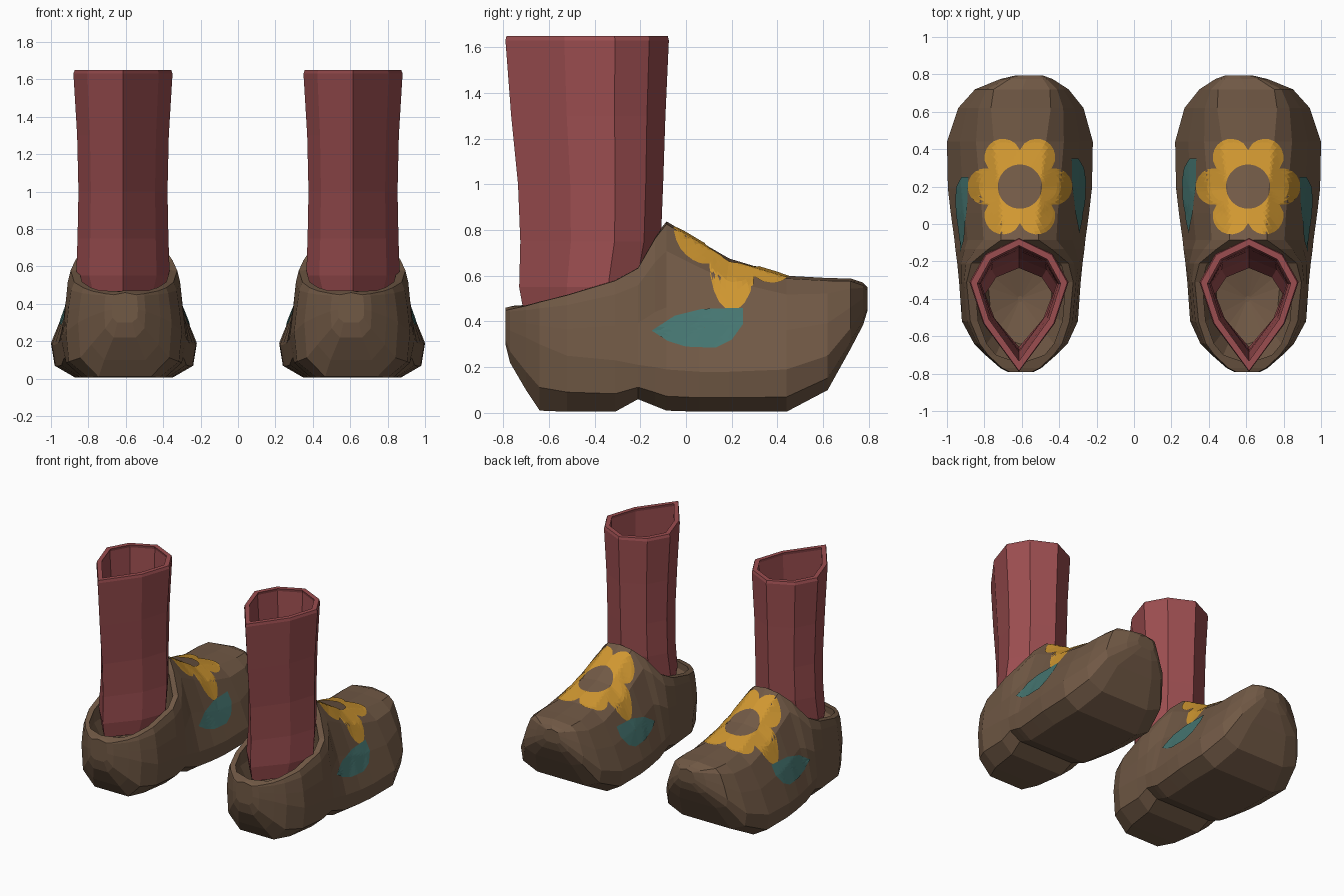
import bpy, bmesh, math
from mathutils import Vector, Matrix
from mathutils.bvhtree import BVHTree

cube = bpy.data.objects.get("Cube")
if cube:
    bpy.data.objects.remove(cube)


def material(name, rgb):
    m = bpy.data.materials.new(name)
    m.use_nodes = True
    m.diffuse_color = (*rgb, 1)
    m.node_tree.nodes["Principled BSDF"].inputs["Base Color"].default_value = (*rgb, 1)
    return m


BROWN = material("brown_wood", (0.165, 0.1, 0.06))
RED = material("red_wool", (0.33, 0.075, 0.08))
YELLOW = material("yellow_paint", (0.63, 0.31, 0.03))
TEAL = material("teal_paint", (0.06, 0.18, 0.165))


def loft(rings, caps=False):
    """Skin a list of closed rings of equal length."""
    bm = bmesh.new()
    vs = [[bm.verts.new(p) for p in r] for r in rings]
    n = len(rings[0])
    for a, b in zip(vs, vs[1:]):
        for i in range(n):
            j = (i + 1) % n
            bm.faces.new((a[i], a[j], b[j], b[i]))
    if caps:
        for r in (vs[0], vs[-1]):
            bm.faces.new(r)
    bmesh.ops.recalc_face_normals(bm, faces=bm.faces)
    return bm


def add(name, bm, mat):
    me = bpy.data.meshes.new(name)
    bm.to_mesh(me)
    me.materials.append(mat)
    ob = bpy.data.objects.new(name, me)
    bpy.context.collection.objects.link(ob)
    return ob


# Clog body sections: y, centre x, half width, sole half width, sole z, widest z, top z, top half width
SECTIONS = [
    (-.79, .605, .07, .04, .30, .37, .46, .06),
    (-.77, .605, .11, .06, .22, .36, .465, .10),
    (-.70, .605, .19, .11, .10, .33, .48, .175),
    (-.64, .605, .25, .14, .01, .30, .497, .22),
    (-.52, .61, .31, .19, .005, .25, .527, .265),
    (-.31, .61, .325, .22, .005, .23, .59, .285),
    (-.21, .61, .335, .23, .06, .21, .645, .26),
    (-.135, .61, .345, .24, .03, .20, .775, .17),
    (-.085, .61, .35, .24, .01, .19, .838, .10),
    (.06, .61, .37, .25, .005, .18, .75, .10),
    (.19, .61, .385, .26, .005, .18, .675, .11),
    (.44, .61, .39, .26, .005, .19, .60, .14),
    (.62, .605, .335, .20, .10, .25, .59, .16),
    (.72, .60, .25, .15, .28, .37, .588, .15),
    (.775, .575, .14, .08, .385, .45, .57, .09),
    (.795, .56, .07, .04, .45, .49, .55, .04),
]


def section(y, cx, w, wb, zb, zw, zt, wt):
    half = [(wb, zb), (w * .95, zb + (zw - zb) * .35), (w, zw),
            (w + (wt - w) * .28, zw + (zt - zw) * .42),
            (w + (wt - w) * .62, zw + (zt - zw) * .8), (wt, zt - .012)]
    ring = [(0, zb)] + half + [(0, zt)] + [(-x, z) for x, z in reversed(half)]
    return [(cx + x, y, z) for x, z in ring]


body = loft([section(*s) for s in SECTIONS], caps=True)
surface = BVHTree.FromBMesh(body)
clog = add("left_clog", body, BROWN)

# Foot opening, hollowed out of the clog
half = [(.06, -.115), (.14, -.15), (.22, -.22), (.243, -.31), (.225, -.52), (.18, -.64), (.13, -.70)]
outline = [(0, -.105)] + half + [(0, -.745)] + [(-x, y) for x, y in reversed(half)]


def opening(z, k):
    return [(.608 + x * k, -.4 + (y + .4) * k, z) for x, y in outline]


hollow = loft([opening(1, 1), opening(.42, 1), opening(.25, .7), opening(.2, .05)], caps=True)
cutter = add("opening_cutter", hollow, BROWN)
cutter.hide_render = True
mod = clog.modifiers.new("opening", "BOOLEAN")
mod.operation = "DIFFERENCE"
mod.solver = "EXACT"
mod.object = cutter
bpy.context.view_layer.update()
carved = bpy.data.meshes.new_from_object(clog.evaluated_get(bpy.context.evaluated_depsgraph_get()))
clog.modifiers.clear()
clog.data = carved
bpy.data.objects.remove(cutter)
parts = [clog]

# Sock: teardrop tube with a thick wall; levels are z, half width, back y, front y
LEVELS = [(.44, .215, -.71, -.2), (.55, .25, -.73, -.15), (.75, .243, -.725, -.11),
          (1.0, .238, -.735, -.1), (1.3, .245, -.765, -.09),
          (1.63, .265, -.79, -.075), (1.65, .258, -.785, -.08)]
DROP = [(0, 1), (.68, .88), (1, .67), (.72, .36), (0, 0), (-.72, .36), (-1, .67), (-.68, .88)]


def sock_ring(z, w, y0, y1, inset=0):
    y0, y1, w = y0 + inset * 1.5, y1 - inset, w - inset
    return [(.615 + u * w, y0 + (y1 - y0) * v, z) for u, v in DROP]


outer = [sock_ring(*l) for l in LEVELS]
inner = [sock_ring(*l, inset=.035) for l in reversed(LEVELS)]
parts.append(add("left_sock", loft(outer + inner + outer[:1]), RED))


def painted(name, rings, ray, mat):
    """Lay a thin painted patch on the clog by projecting rings of points along a ray."""
    ray = Vector(ray)
    hits = []
    for ring in rings:
        row = []
        for p in ring:
            loc, nor, _, _ = surface.ray_cast(Vector(p), ray)
            row.append(loc - ray * .006 if loc else Vector(p))
        hits.append(row)
    bm = loft(hits)
    bmesh.ops.remove_doubles(bm, verts=bm.verts, dist=.0005)
    for f in bm.faces:
        f.normal_update()
        if f.normal.dot(ray) > 0:
            f.normal_flip()
    parts.append(add(name, bm, mat))


# Six-petal flower around a bare round centre
def flower_ring(t, n=60):
    pts = []
    for i in range(n):
        a = math.tau * i / n
        petal = .195 + .085 * abs(math.cos(3 * a)) ** .7
        r = .118 * (1 - t) + petal * t
        pts.append((.61 + r * math.cos(a), .2 + r * math.sin(a), 2))
    return pts


painted("left_flower", [flower_ring(i / 8) for i in range(9)], (0, 0, -1), YELLOW)

# Leaves on both flanks
LEAF = [(-.15, .36), (-.05, .425), (.07, .455), (.25, .46), (.25, .39),
        (.2, .32), (.13, .285), (0, .29), (-.08, .315)]


def leaf_ring(t, x, dy):
    pts = []
    for i, (ya, za) in enumerate(LEAF):
        yb, zb = LEAF[(i + 1) % len(LEAF)]
        for k in range(4):
            y, z = ya + (yb - ya) * k / 4, za + (zb - za) * k / 4
            pts.append((x, .08 + (y - .08) * t + dy, .375 + (z - .375) * t))
    return pts


for name, x, dy in (("left_outer_leaf", 2, 0), ("left_inner_leaf", -1, .1)):
    painted(name, [leaf_ring(max(i / 6, .01), x, dy) for i in range(7)],
            (-1 if x > 0 else 1, 0, 0), TEAL)

# Mirrored right foot
for ob in parts:
    twin = ob.copy()
    twin.name = ob.name.replace("left", "right")
    twin.data = ob.data.copy()
    twin.data.transform(Matrix.Scale(-1, 4, (1, 0, 0)))
    twin.data.flip_normals()
    bpy.context.collection.objects.link(twin)
